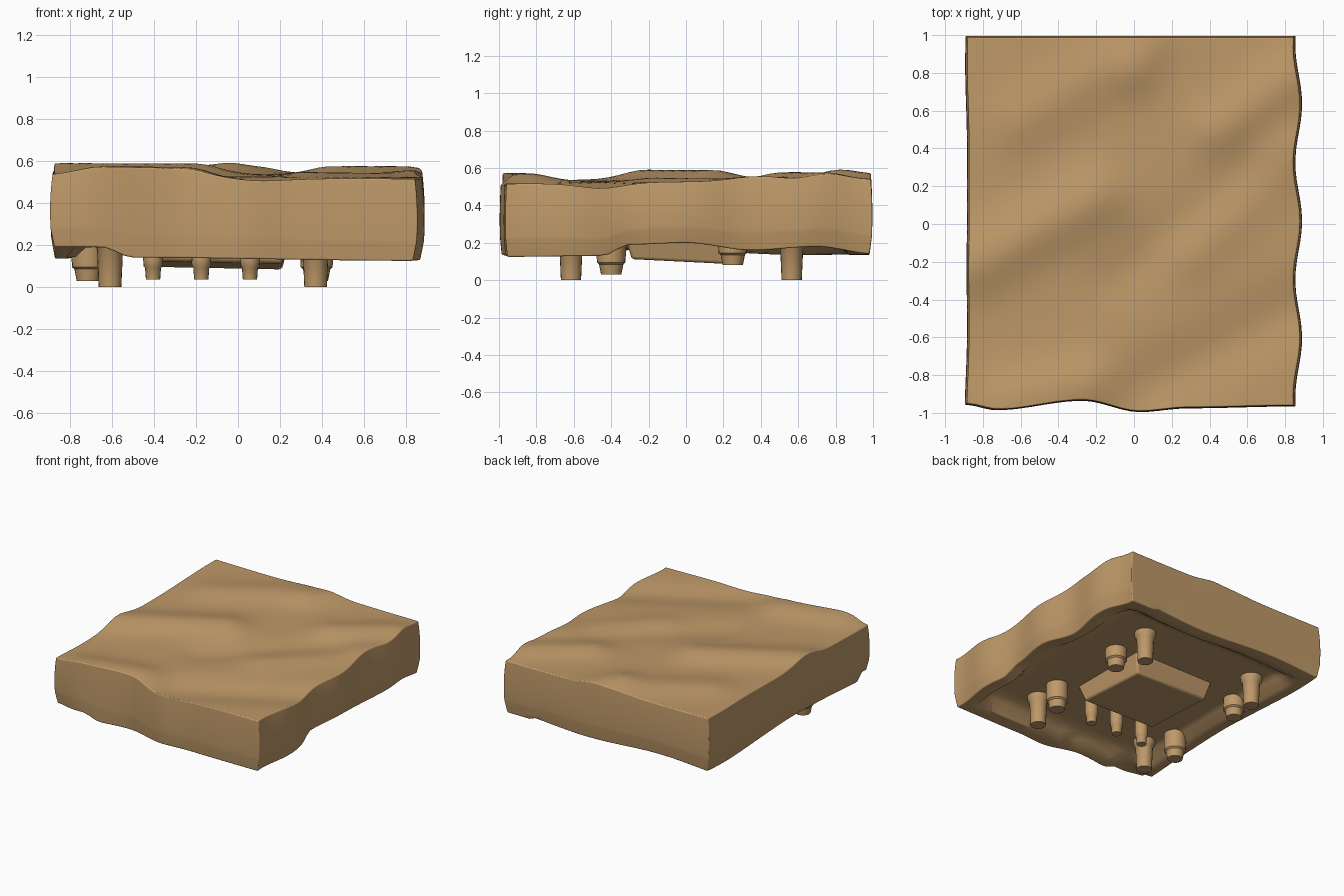
import bpy, bmesh, math
from mathutils import Vector, Matrix

old = bpy.data.objects.get("Cube")
if old:
    bpy.data.objects.remove(old, do_unlink=True)

tan = bpy.data.materials.new("warm_tan")
tan.use_nodes = True
COLOUR = (0.52, 0.32, 0.14, 1)
tan.diffuse_color = COLOUR
tan.node_tree.nodes["Principled BSDF"].inputs["Base Color"].default_value = COLOUR


def finish(name, bm, angle=40, bevel=0):
    """Turn a bmesh into a smooth, coloured object."""
    bmesh.ops.recalc_face_normals(bm, faces=bm.faces)
    mesh = bpy.data.meshes.new(name)
    bm.to_mesh(mesh)
    bm.free()
    obj = bpy.data.objects.new(name, mesh)
    bpy.context.collection.objects.link(obj)
    mesh.materials.append(tan)
    if bevel:
        mod = obj.modifiers.new("soft_edges", 'BEVEL')
        mod.width, mod.segments = bevel, 3
        mod.limit_method, mod.angle_limit = 'ANGLE', math.radians(50)
    bpy.ops.object.select_all(action='DESELECT')
    obj.select_set(True)
    bpy.context.view_layer.objects.active = obj
    bpy.ops.object.shade_smooth_by_angle(angle=math.radians(angle))
    return obj


def follow(points, t):
    """Smooth interpolation through (position, value) pairs."""
    if t <= points[0][0]:
        return points[0][1]
    for (a, va), (b, vb) in zip(points, points[1:]):
        if t <= b:
            f = (t - a) / (b - a)
            return va + (vb - va) * f * f * (3 - 2 * f)
    return points[-1][1]


def ridge(p, a, b, height, width):
    """Soft fold running from a to b."""
    a, b = Vector(a), Vector(b)
    f = max(0, min(1, (p - a).dot(b - a) / (b - a).length_squared))
    return height * math.exp(-((p - a.lerp(b, f)).length / width) ** 2)


# Folds on the top: start, end, height, width
FOLDS = [
    ((-.85, -.22), (-.2, .14), .05, .16),
    ((-.65, -.95), (-.25, -.85), .045, .16),
    ((.3, -.15), (.85, .4), .025, .14),
    ((.1, -.85), (.85, -.45), -.03, .16),
    ((.45, .5), (.8, .75), .04, .14),
    ((-.6, .55), (-.1, .85), .03, .16),
    ((-.1, -.3), (.6, .25), -.02, .14),
    ((0, .8), (.1, .95), .025, .12),
]
FRONT_EDGE = [(-.87, -.95), (-.7, -.98), (-.25, -.93), (.05, -.99), (.3, -.97), (.85, -.96)]
FRONT_HEM = [(-.87, .19), (-.65, .19), (-.5, .14), (.85, .125)]
RIGHT_HEM = [(-.95, .125), (-.45, .13), (-.3, .19), (0, .2), (.35, .16), (.7, .18), (1, .14)]


def top_height(p):
    return .535 - .01 * p.x + .012 * p.y + sum(ridge(p, *fold) for fold in FOLDS)


def hem_height(x, y):
    """Lower rim, blended between the four sides."""
    if y < -.85:
        return follow(FRONT_HEM, x)
    if x > .6:
        return follow(RIGHT_HEM, y)
    return .15 + .015 * math.sin(5 * x + 4 * y)


# Thick draped cushion with a hollow underside
bm = bmesh.new()
bmesh.ops.create_cube(bm, size=2)
bmesh.ops.subdivide_edges(bm, edges=bm.edges, cuts=35, use_grid_fill=True)
for v in bm.verts:
    u, w, h = v.co
    bulge = .012 * (1 - h * h) - .02 * max(0, -h - .5)
    x, y = u * .865, w * .98
    right = .86 + .018 * math.cos(y * math.tau / .62) + bulge
    left = -.872 - .012 * math.cos(y * 3.5 + .4) ** 2 * abs(w) - bulge
    front = follow(FRONT_EDGE, x) - bulge * .5
    back = .988 + bulge * .7
    x = left + (right - left) * (u + 1) / 2
    y = front + (back - front) * (w + 1) / 2
    top = top_height(Vector((x, y)))
    low = hem_height(x, y)
    if h < -.99:
        rim = max(abs(x + .01) / .71, abs(y) / .79)
        low += (.23 - low) * max(0, min(1, (1.08 - rim) / .1))
    v.co = (x, y, low + (top - low) * (h + 1) / 2)
finish("draped_cushion", bm, 50, .022)


def lathe(name, x, y, profile, sides=20):
    """Turned part: profile is radius, height from bottom to top."""
    bm = bmesh.new()
    rings = [[bm.verts.new((x + r * math.cos(math.tau * i / sides),
                            y + r * math.sin(math.tau * i / sides), z))
              for i in range(sides)] for r, z in profile]
    for a, b in zip(rings, rings[1:]):
        for i in range(sides):
            j = (i + 1) % sides
            bm.faces.new((a[i], a[j], b[j], b[i]))
    bm.faces.new(rings[0])
    bm.faces.new(rings[-1])
    return finish(name, bm, 35)


# Four tall legs with flared collars
for side, x in (("left", .37), ("right", -.61)):
    for end, y in (("front", -.615), ("back", .565)):
        lathe(f"{end}_{side}_leg", x, y,
              [(.054, 0), (.062, .18), (.076, .2), (.08, .25), (.08, .27)])

# Four stubby feet, the front pair lower than the back pair
for side, x in (("left", .375), ("right", -.715)):
    for end, y, z in (("front", -.4, .03), ("back", .25, .08)):
        lathe(f"{end}_{side}_foot", x, y,
              [(.054, z), (.065, z + .055), (.076, z + .065), (.078, z + .1), (.078, .26)])

# Row of three small pegs
for name, x in (("right", -.405), ("middle", -.175), ("left", .057)):
    lathe(f"{name}_peg", x, -.4,
          [(.034, .035), (.038, .09), (.045, .1), (.047, .13), (.047, .26)], 16)

# Tilted underside panel with bevelled edges
bm = bmesh.new()
bmesh.ops.create_cube(bm, size=1)
for v in bm.verts:
    flare = .04 if v.co.z > 0 else 0
    x = v.co.x * (.62 + flare * 2) - .1
    y = v.co.y * (.58 + flare * 2)
    v.co = (x, y, .25 if v.co.z > 0 else .102 - .05 * y - .02 * x)
finish("underside_panel", bm, 40, .015)
